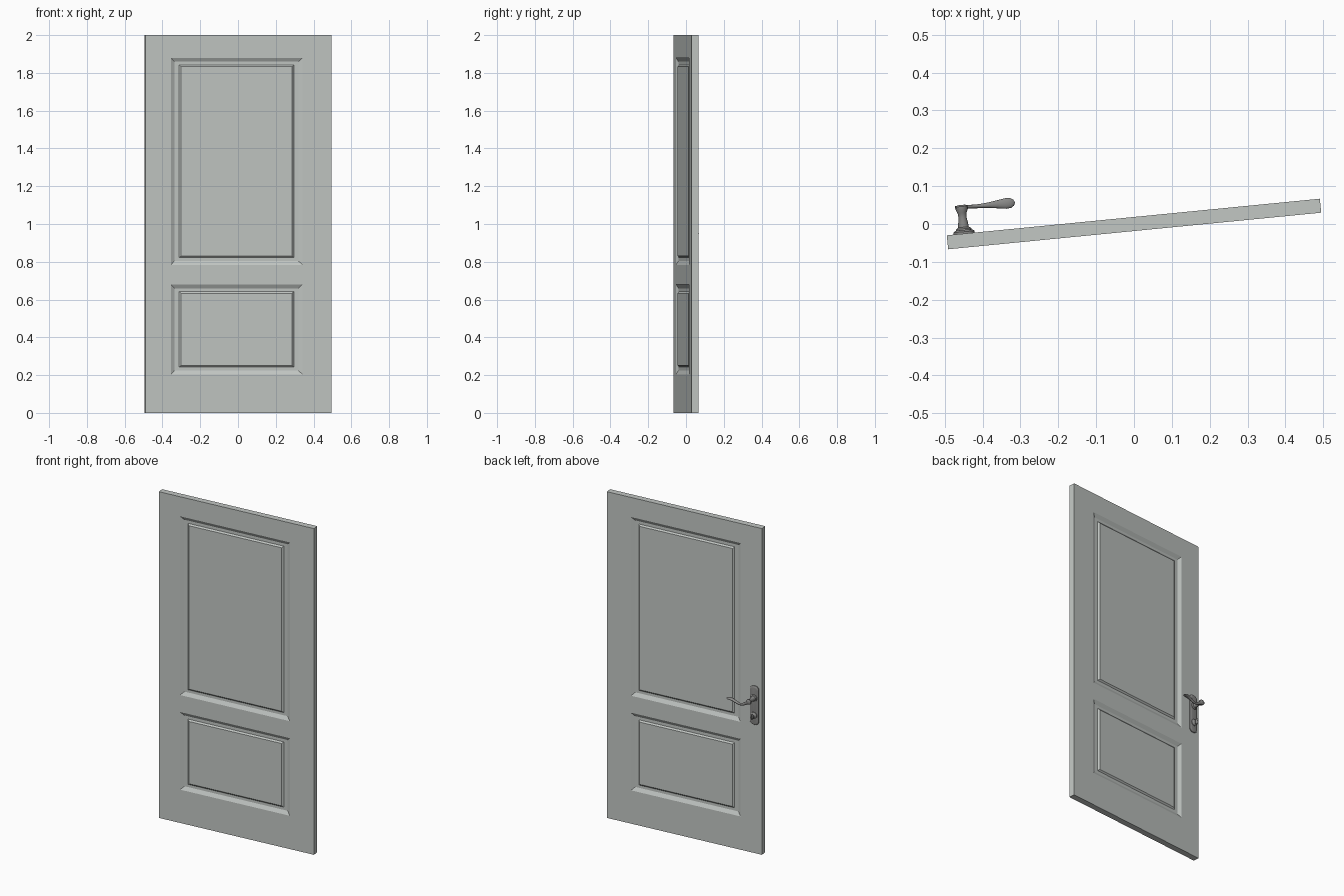
import bpy, bmesh, math
from mathutils import Matrix, Vector

if "Cube" in bpy.data.objects:
    bpy.data.objects.remove(bpy.data.objects["Cube"])

SWING = Matrix.Rotation(math.radians(5.6), 4, 'Z')   # the whole door is slightly ajar
HX, T, H = 0.495, 0.0185, 2.0                        # half width, half thickness, height
KX = -0.449                                          # handle centre line


def material(name, rgb):
    m = bpy.data.materials.new(name)
    m.diffuse_color = (*rgb, 1)
    m.use_nodes = True
    m.node_tree.nodes["Principled BSDF"].inputs["Base Color"].default_value = m.diffuse_color
    return m


door_paint = material("pale_grey_paint", (0.54, 0.57, 0.55))
metal = material("dark_grey_metal", (0.25, 0.25, 0.245))


def finish(bm, name, mat, smooth=False):
    bmesh.ops.remove_doubles(bm, verts=bm.verts, dist=1e-5)
    bmesh.ops.recalc_face_normals(bm, faces=bm.faces)
    bm.transform(SWING)
    me = bpy.data.meshes.new(name)
    bm.to_mesh(me)
    bm.free()
    ob = bpy.data.objects.new(name, me)
    bpy.context.collection.objects.link(ob)
    me.materials.append(mat)
    if smooth:
        bpy.ops.object.select_all(action='DESELECT')
        ob.select_set(True)
        bpy.context.view_layer.objects.active = ob
        bpy.ops.object.shade_smooth_by_angle(angle=math.radians(40))
    return ob


def loft(bm, rings):
    """Skin a list of closed point rings and cap both ends."""
    vs = [[bm.verts.new(p) for p in r] for r in rings]
    n = len(vs[0])
    for a, b in zip(vs, vs[1:]):
        for i in range(n):
            bm.faces.new((a[i], a[(i + 1) % n], b[(i + 1) % n], b[i]))
    bm.faces.new(vs[0])
    bm.faces.new(vs[-1])


def lathe_y(bm, x, z, profile, n=20):
    """Turned part about an axis along y; profile is (y, radius)."""
    loft(bm, [[(x + r * math.cos(2 * math.pi * i / n), y, z + r * math.sin(2 * math.pi * i / n))
               for i in range(n)] for y, r in profile])


# Door leaf: frame cells plus moulded panels, the same on both faces
xs = [-HX, -0.359, 0.341, HX]
zs = [0, 0.204, 0.68, 0.784, 1.88, H]
steps = [(0, 0, 0), (0.021, 0.021, 0.012), (0.045, 0.038, 0.012), (0.054, 0.047, 0.004)]
bm = bmesh.new()


def quad(pts):
    return bm.faces.new([bm.verts.new(p) for p in pts])


for s in (-1, 1):
    for i in range(3):
        for j in range(5):
            x0, x1, z0, z1 = xs[i], xs[i + 1], zs[j], zs[j + 1]
            rings = []
            for dx, dz, d in steps:
                y = s * (T - d)
                rings.append([(x0 + dx, y, z0 + dz), (x1 - dx, y, z0 + dz),
                              (x1 - dx, y, z1 - dz), (x0 + dx, y, z1 - dz)])
            if i == 1 and j in (1, 3):
                for a, b in zip(rings, rings[1:]):
                    for k in range(4):
                        quad((a[k], a[(k + 1) % 4], b[(k + 1) % 4], b[k]))
                quad(rings[-1])
            else:
                quad(rings[0])
# Edges of the leaf
for j in range(5):
    for x in (-HX, HX):
        quad(((x, -T, zs[j]), (x, T, zs[j]), (x, T, zs[j + 1]), (x, -T, zs[j + 1])))
for i in range(3):
    for z in (0, H):
        quad(((xs[i], -T, z), (xs[i + 1], -T, z), (xs[i + 1], T, z), (xs[i], T, z)))
finish(bm, "door_leaf", door_paint)


# Handle back plate: stepped, rounded rectangle
def plate_ring(hw, hh, y, r):
    pts = []
    for k, (sx, sz) in enumerate(((1, 1), (-1, 1), (-1, -1), (1, -1))):
        for q in range(7):
            a = math.pi / 2 * (k + q / 6)
            pts.append((KX + sx * (hw - r) + r * math.cos(a), y,
                        0.908 + sz * (hh - r) + r * math.sin(a)))
    return pts


bm = bmesh.new()
loft(bm, [plate_ring(0.028, 0.119, T - 0.002, 0.024), plate_ring(0.028, 0.119, T + 0.005, 0.024),
          plate_ring(0.023, 0.114, T + 0.009, 0.020), plate_ring(0.018, 0.109, T + 0.010, 0.016)])
finish(bm, "handle_plate", metal, True)

# Handle stem: turned and waisted
PZ = 0.955
bm = bmesh.new()
lathe_y(bm, KX, PZ, [(T + 0.006, 0.022), (T + 0.013, 0.020), (T + 0.017, 0.014), (T + 0.028, 0.013),
                     (T + 0.042, 0.0105), (T + 0.055, 0.012), (T + 0.064, 0.016), (T + 0.072, 0.016),
                     (T + 0.076, 0.011)])
finish(bm, "handle_stem", metal, True)

# Lever: wavy grip that widens toward its tip; (x, y, z, half depth, half height)
path = [(-0.465, 0.089, 0.957, 0.004, 0.006), (-0.450, 0.089, 0.954, 0.006, 0.010),
        (-0.432, 0.088, 0.943, 0.005, 0.009), (-0.412, 0.087, 0.932, 0.005, 0.008),
        (-0.392, 0.087, 0.929, 0.006, 0.007), (-0.372, 0.087, 0.935, 0.008, 0.007),
        (-0.352, 0.087, 0.944, 0.011, 0.006), (-0.332, 0.087, 0.949, 0.014, 0.006),
        (-0.319, 0.087, 0.949, 0.013, 0.005), (-0.311, 0.087, 0.948, 0.008, 0.003),
        (-0.308, 0.087, 0.947, 0.002, 0.001)]
rings = []
for i, (x, y, z, a, b) in enumerate(path):
    p, q = path[max(i - 1, 0)], path[min(i + 1, len(path) - 1)]
    t = Vector((q[0] - p[0], 0, q[2] - p[2])).normalized()
    up = Vector((-t.z, 0, t.x))
    rings.append([Vector((x, y, z)) + Vector((0, a * math.cos(k * math.pi / 8), 0))
                  + up * b * math.sin(k * math.pi / 8) for k in range(16)])
bm = bmesh.new()
loft(bm, rings)
finish(bm, "lever", metal, True)

# Lock turn below the lever: round boss with a flat thumb piece
LZ = 0.848
bm = bmesh.new()
lathe_y(bm, KX, LZ, [(T + 0.006, 0.021), (T + 0.013, 0.020), (T + 0.017, 0.014), (T + 0.024, 0.009)])
finish(bm, "lock_boss", metal, True)
bm = bmesh.new()
loft(bm, [[(KX + w * math.cos(k * math.pi / 8), y, LZ + h * math.sin(k * math.pi / 8)) for k in range(16)]
          for y, w, h in ((T + 0.018, 0.006, 0.008), (T + 0.026, 0.005, 0.015),
                          (T + 0.036, 0.005, 0.017), (T + 0.041, 0.003, 0.012))])
finish(bm, "thumb_turn", metal, True)
